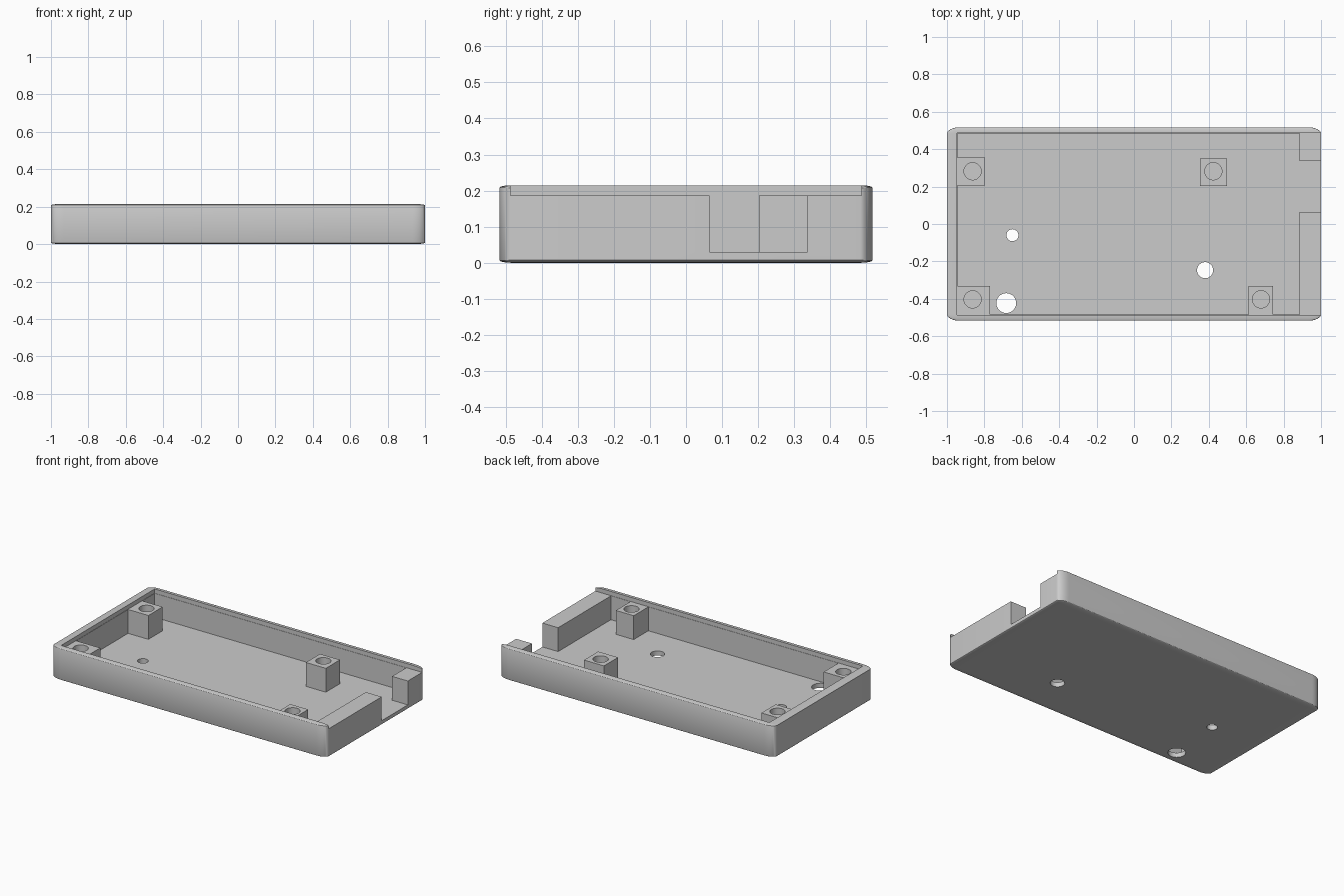
import bpy, bmesh
from mathutils import Matrix, Vector

if "Cube" in bpy.data.objects:
    bpy.data.objects.remove(bpy.data.objects["Cube"])

LENGTH, WIDTH, HEIGHT = 2.0, 1.034, 0.215
FLOOR, LEDGE = 0.03, 0.187
INNER_X, INNER_Y, END_X = -0.945, 0.484, 0.885

grey = bpy.data.materials.new("plain grey")
grey.use_nodes = True
colour = (0.6, 0.6, 0.6, 1)
grey.diffuse_color = colour
grey.node_tree.nodes["Principled BSDF"].inputs["Base Color"].default_value = colour


def finish(name, bm):
    mesh = bpy.data.meshes.new(name)
    bm.to_mesh(mesh)
    bm.free()
    mesh.materials.append(grey)
    obj = bpy.data.objects.new(name, mesh)
    bpy.context.collection.objects.link(obj)
    return obj


def box(name, low, high, bevel=0):
    """Box between two corners; the bevel is a fraction of each side."""
    low, high = Vector(low), Vector(high)
    bm = bmesh.new()
    bmesh.ops.create_cube(bm, size=1)
    if bevel:
        bmesh.ops.bevel(bm, geom=bm.edges[:], offset=bevel, segments=10,
                        profile=0.5, affect='EDGES')
    bmesh.ops.scale(bm, vec=high - low, verts=bm.verts)
    bmesh.ops.translate(bm, vec=(low + high) / 2, verts=bm.verts)
    return finish(name, bm)


def rod(x, y, radius, low, high):
    bm = bmesh.new()
    bmesh.ops.create_cone(bm, cap_ends=True, segments=48, radius1=radius,
                          radius2=radius, depth=high - low,
                          matrix=Matrix.Translation((x, y, (low + high) / 2)))
    return finish("hole_cutter", bm)


def cut(target, *cutters):
    """Subtract the cutters and bake the result."""
    for cutter in cutters:
        cutter.hide_render = True
        mod = target.modifiers.new("cut", 'BOOLEAN')
        mod.operation, mod.solver, mod.object = 'DIFFERENCE', 'EXACT', cutter
    graph = bpy.context.evaluated_depsgraph_get()
    mesh = bpy.data.meshes.new_from_object(target.evaluated_get(graph))
    target.modifiers.clear()
    target.data = mesh
    for cutter in cutters:
        bpy.data.objects.remove(cutter)


def smooth(obj):
    bpy.ops.object.select_all(action='DESELECT')
    obj.select_set(True)
    bpy.context.view_layer.objects.active = obj
    bpy.ops.object.shade_smooth_by_angle(angle=0.5)


# Rounded tray with a cavity, a lid recess open at one end, and an end notch
tray = box("case_tray", (-LENGTH / 2, -WIDTH / 2, 0),
           (LENGTH / 2, WIDTH / 2, HEIGHT), bevel=0.034)
cut(tray,
    box("cavity_cutter", (INNER_X, -INNER_Y, FLOOR), (END_X, INNER_Y, 0.3)),
    box("lid_cutter", (INNER_X - 0.002, -INNER_Y - 0.002, LEDGE), (1.1, INNER_Y + 0.002, 0.4)),
    box("notch_cutter", (0.8, 0.065, FLOOR), (1.2, 0.337, 0.35)),
    # Round holes through the floor
    rod(-0.65, -0.06, 0.032, -0.1, 0.1),
    rod(0.38, -0.247, 0.043, -0.1, 0.1),
    rod(-0.683, -0.423, 0.053, -0.1, 0.1))
smooth(tray)

# Square screw posts: x range, y range, hole centre
posts = {
    "back_right_post": ((INNER_X, -0.797), (0.207, 0.355), (-0.863, 0.282)),
    "back_left_post": ((0.352, 0.497), (0.203, 0.35), (0.424, 0.282)),
    "front_right_post": ((INNER_X, -0.77), (-INNER_Y, -0.332), (-0.863, -0.403)),
    "front_left_post": ((0.613, 0.743), (-INNER_Y, -0.332), (0.679, -0.403)),
}
for name, (xs, ys, centre) in posts.items():
    post = box(name, (xs[0], ys[0], FLOOR), (xs[1], ys[1], LEDGE))
    cut(post, rod(*centre, 0.046, 0, 0.3))
    smooth(post)
